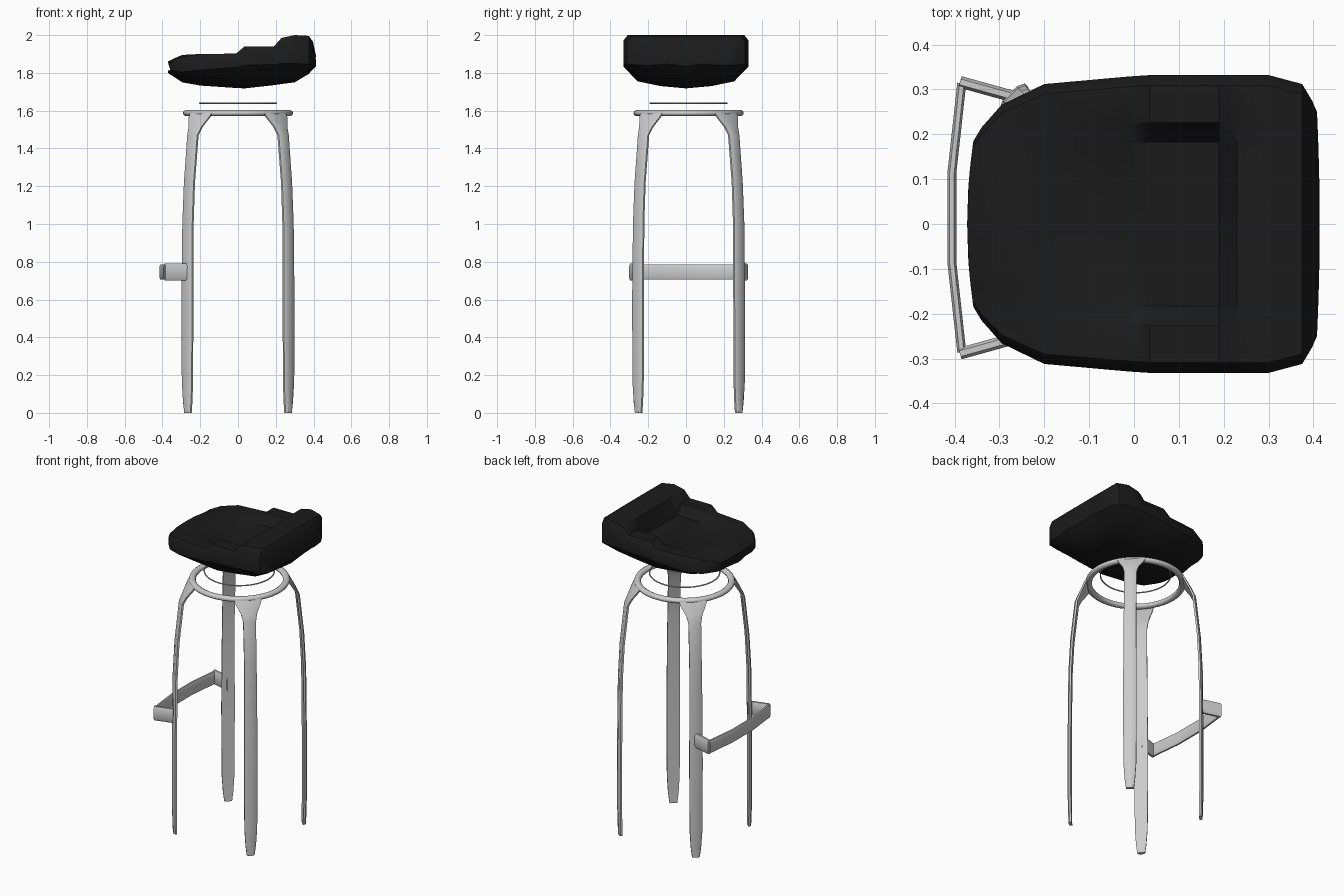
import bpy, bmesh, math
from mathutils import Vector

if "Cube" in bpy.data.objects:
    bpy.data.objects.remove(bpy.data.objects["Cube"])

CY = 0.014  # the frame sits slightly behind the seat centre


def make_object(name, sections, angle=35, material=None):
    """Loft closed sections (equal point counts) and cap both ends."""
    bm = bmesh.new()
    loops = [[bm.verts.new(p) for p in s] for s in sections]
    n = len(loops[0])
    for a, b in zip(loops, loops[1:]):
        for i in range(n):
            j = (i + 1) % n
            bm.faces.new((a[i], a[j], b[j], b[i]))
    bm.faces.new(loops[0])
    bm.faces.new(loops[-1])
    bmesh.ops.recalc_face_normals(bm, faces=bm.faces)
    mesh = bpy.data.meshes.new(name)
    bm.to_mesh(mesh)
    bm.free()
    obj = bpy.data.objects.new(name, mesh)
    bpy.context.collection.objects.link(obj)
    if material:
        mesh.materials.append(material)
    smooth(obj, angle)
    return obj


def smooth(obj, angle=35):
    bpy.ops.object.select_all(action='DESELECT')
    obj.select_set(True)
    bpy.context.view_layer.objects.active = obj
    bpy.ops.object.shade_smooth_by_angle(angle=math.radians(angle))


# Seat: stations along x
# x, half width, bottom, side low, side high, rim top, hollow top
black = bpy.data.materials.new("black")
black.diffuse_color = (0.011, 0.011, 0.011, 1)
black.use_nodes = True
black.node_tree.nodes["Principled BSDF"].inputs["Base Color"].default_value = black.diffuse_color
stations = [
    (-0.358, 0.185, 1.800, 1.815, 1.840, 1.855, 1.860),
    (-0.340, 0.215, 1.780, 1.810, 1.850, 1.870, 1.876),
    (-0.295, 0.266, 1.750, 1.805, 1.860, 1.885, 1.895),
    (-0.200, 0.312, 1.733, 1.815, 1.870, 1.900, 1.895),
    (-0.010, 0.329, 1.720, 1.830, 1.875, 1.902, 1.880),
    (0.035, 0.332, 1.718, 1.840, 1.900, 1.940, 1.877),
    (0.190, 0.332, 1.735, 1.845, 1.910, 1.940, 1.880),
    (0.230, 0.332, 1.741, 1.850, 1.955, 1.985, 1.982),
    (0.300, 0.332, 1.750, 1.850, 1.970, 2.000, 2.000),
    (0.375, 0.312, 1.795, 1.845, 1.965, 1.995, 1.996),
    (0.397, 0.275, 1.820, 1.843, 1.945, 1.962, 1.965),
    (0.408, 0.250, 1.835, 1.842, 1.868, 1.880, 1.885),
]
sections = []
for k, (x, w, zb, zl, zh, zr, zt) in enumerate(stations):
    inner = 0.55 if 4 <= k <= 6 else 0.5
    half = [(0.4, zb + 0.012), (0.77, zb + 0.037 if zb < 1.78 else (zb + zl) / 2),
            (1.0, zl), (1.0, zh), (0.93, zr), (0.68, zr), (inner, zt)]
    pts = [(0, zb)] + half + [(0, zt)] + [(-y, z) for y, z in reversed(half)]
    bulge = -0.014 if k == 0 else 0.006 if k == len(stations) - 1 else 0
    sections.append([(x + bulge * (1 - y * y), y * w, z) for y, z in pts])
make_object("seat", sections, 40, black)

# Swivel ring and frame ring
bpy.ops.mesh.primitive_torus_add(major_radius=0.203, minor_radius=0.004, major_segments=48,
                                 minor_segments=8, location=(0, CY, 1.64))
bpy.context.object.name = "swivel_ring"
smooth(bpy.context.object)
bpy.ops.mesh.primitive_torus_add(major_radius=0.272, minor_radius=0.02, major_segments=48,
                                 minor_segments=10, location=(0, CY, 1.587))
ring = bpy.context.object
ring.name = "frame_ring"
ring.scale.z = 0.82
smooth(ring, 60)

# Legs: flat bands on the diagonals, flared into the ring
# radius, height, width
leg_path = [(0.378, 0, 0.045), (0.380, 0.06, 0.060), (0.382, 0.17, 0.074), (0.382, 0.60, 0.078),
            (0.378, 1.00, 0.074), (0.367, 1.22, 0.072), (0.341, 1.47, 0.074),
            (0.320, 1.515, 0.096), (0.292, 1.565, 0.150), (0.274, 1.592, 0.165)]
for name, deg in (("front_right", -45), ("back_right", 45), ("back_left", 135), ("front_left", 225)):
    a = math.radians(deg)
    out, side = Vector((math.cos(a), math.sin(a), 0)), Vector((-math.sin(a), math.cos(a), 0))
    secs = []
    for r, z, w in leg_path:
        base = Vector((0, CY, z))
        profile = [(-0.5, -0.009), (0.5, -0.009), (0.5, 0.002), (0.3, 0.010), (-0.3, 0.010), (-0.5, 0.002)]
        secs.append([base + out * (r + t) + side * (s * w) for s, t in profile])
    make_object(name + "_leg", secs)


# Footrest: a bent band in front of the two left legs
def band(name, path, thick, z0, z1):
    secs = []
    for i, p in enumerate(path):
        p = Vector(p)
        d = Vector(path[min(i + 1, len(path) - 1)]) - Vector(path[max(i - 1, 0)])
        n = Vector((d.y, -d.x)).normalized() * thick / 2
        c = (z1 - z0) * 0.15
        secs.append([(p.x + n.x * s, p.y + n.y * s, z) for s, z in
                     ((-1, z0 + c), (-0.5, z0), (0.5, z0), (1, z0 + c),
                      (1, z1 - c), (0.5, z1), (-0.5, z1), (-1, z1 - c))])
    make_object(name, secs, 45)


band("footrest_bar", [(-0.384, CY + s * y) if abs(y) > 0.2 else (-0.406, CY + s * y)
                      for s, y in ((-1, 0.30), (-1, 0.10), (1, 0.10), (1, 0.30))], 0.02, 0.705, 0.785)
for name, s in (("front_footrest_arm", -1), ("back_footrest_arm", 1)):
    band(name, [(-0.388, CY + s * 0.303), (-0.262, CY + s * 0.268)], 0.026, 0.702, 0.79)
